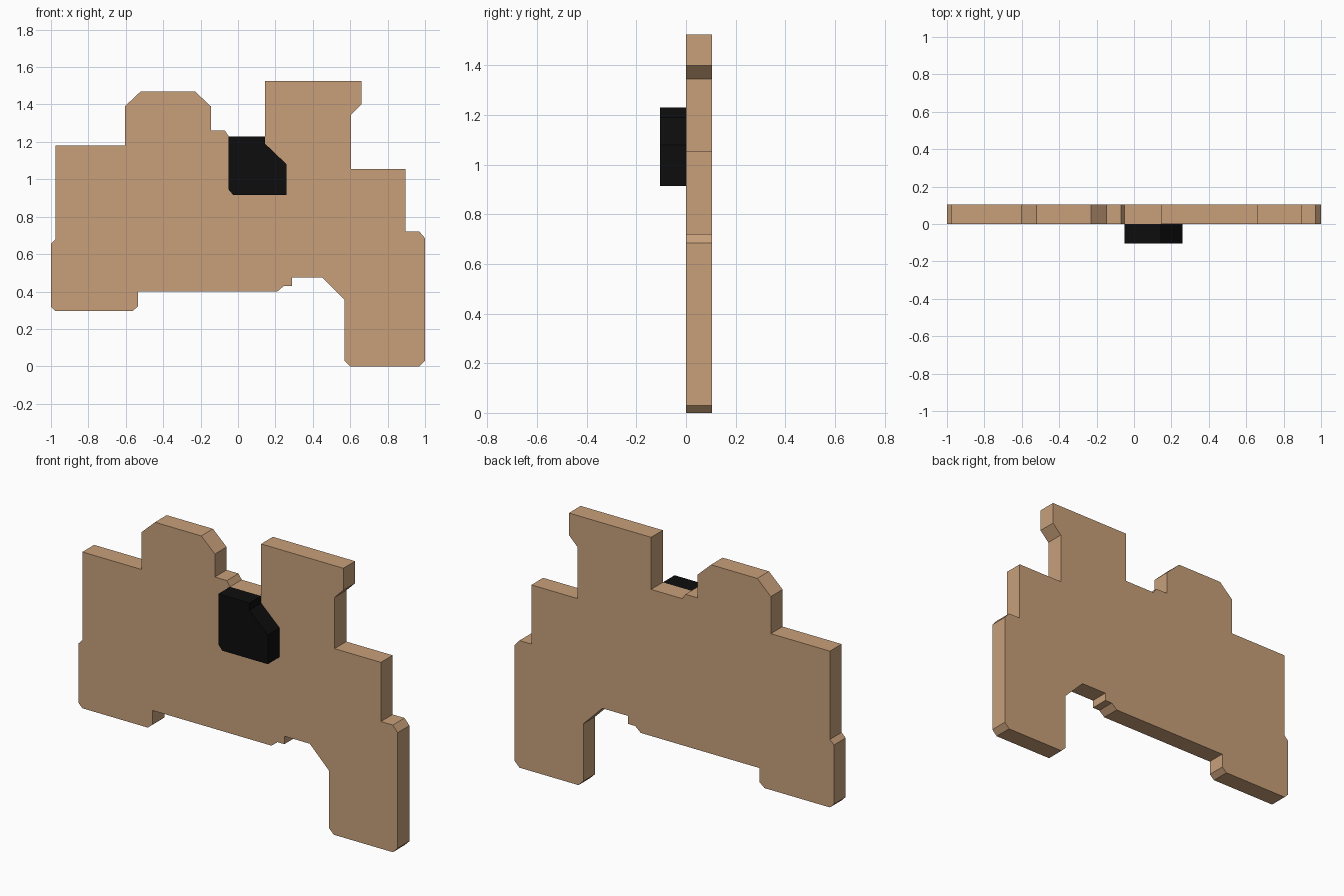
import bpy
import bmesh

# Remove the default cube
default_cube = bpy.data.objects.get("Cube")
if default_cube:
    bpy.data.objects.remove(default_cube, do_unlink=True)


def make_material(name, rgb):
    material = bpy.data.materials.new(name)
    material.use_nodes = True
    colour = (*rgb, 1.0)
    material.diffuse_color = colour
    shader = material.node_tree.nodes["Principled BSDF"]
    shader.inputs["Base Color"].default_value = colour
    return material


def extrude_outline(name, outline, y_front, y_back, material):
    """Extrude a closed outline in the XZ plane along Y, with flat shading."""
    mesh = bpy.data.meshes.new(name)
    bm = bmesh.new()
    face = bm.faces.new([bm.verts.new((x, y_front, z)) for x, z in outline])
    extruded = bmesh.ops.extrude_face_region(bm, geom=[face], use_keep_orig=True)
    moved = [item for item in extruded["geom"] if isinstance(item, bmesh.types.BMVert)]
    bmesh.ops.translate(bm, verts=moved, vec=(0, y_back - y_front, 0))
    bmesh.ops.recalc_face_normals(bm, faces=bm.faces[:])
    bm.to_mesh(mesh)
    bm.free()
    mesh.materials.append(material)
    part = bpy.data.objects.new(name, mesh)
    bpy.context.collection.objects.link(part)
    return part


tan = make_material("tan", (0.58, 0.352, 0.197))
black = make_material("black", (0.004, 0.004, 0.004))
thickness = 0.105

# Outline of the body plate, in runs around its edge
left_foot = [(-1, .655), (-1, .32), (-.975, .295), (-.565, .295), (-.535, .32), (-.535, .4)]
underside = [(.21, .4), (.245, .43), (.29, .43), (.29, .475), (.45, .475), (.57, .355)]
right_leg = [(.57, .03), (.6, 0), (.97, 0), (1, .03), (1, .685), (.97, .72), (.895, .72)]
right_tower = [(.895, 1.055), (.605, 1.055), (.605, 1.345), (.66, 1.4), (.66, 1.525), (.145, 1.525)]
notch = [(.145, 1.23), (-.05, 1.23), (-.07, 1.26), (-.145, 1.26)]
left_dome = [(-.145, 1.39), (-.23, 1.47), (-.52, 1.47), (-.605, 1.39), (-.605, 1.18)]
left_shoulder = [(-.975, 1.18), (-.975, .68)]

body_outline = left_foot + underside + right_leg + right_tower + notch + left_dome + left_shoulder
extrude_outline("body_plate", body_outline, 0, thickness, tan)

# Raised block on the front of the plate
block_outline = [(-.05, 1.23), (-.05, .945), (-.025, .915), (.26, .915),
                 (.26, 1.08), (.145, 1.19), (.145, 1.23)]
extrude_outline("front_block", block_outline, -thickness, 0, black)
